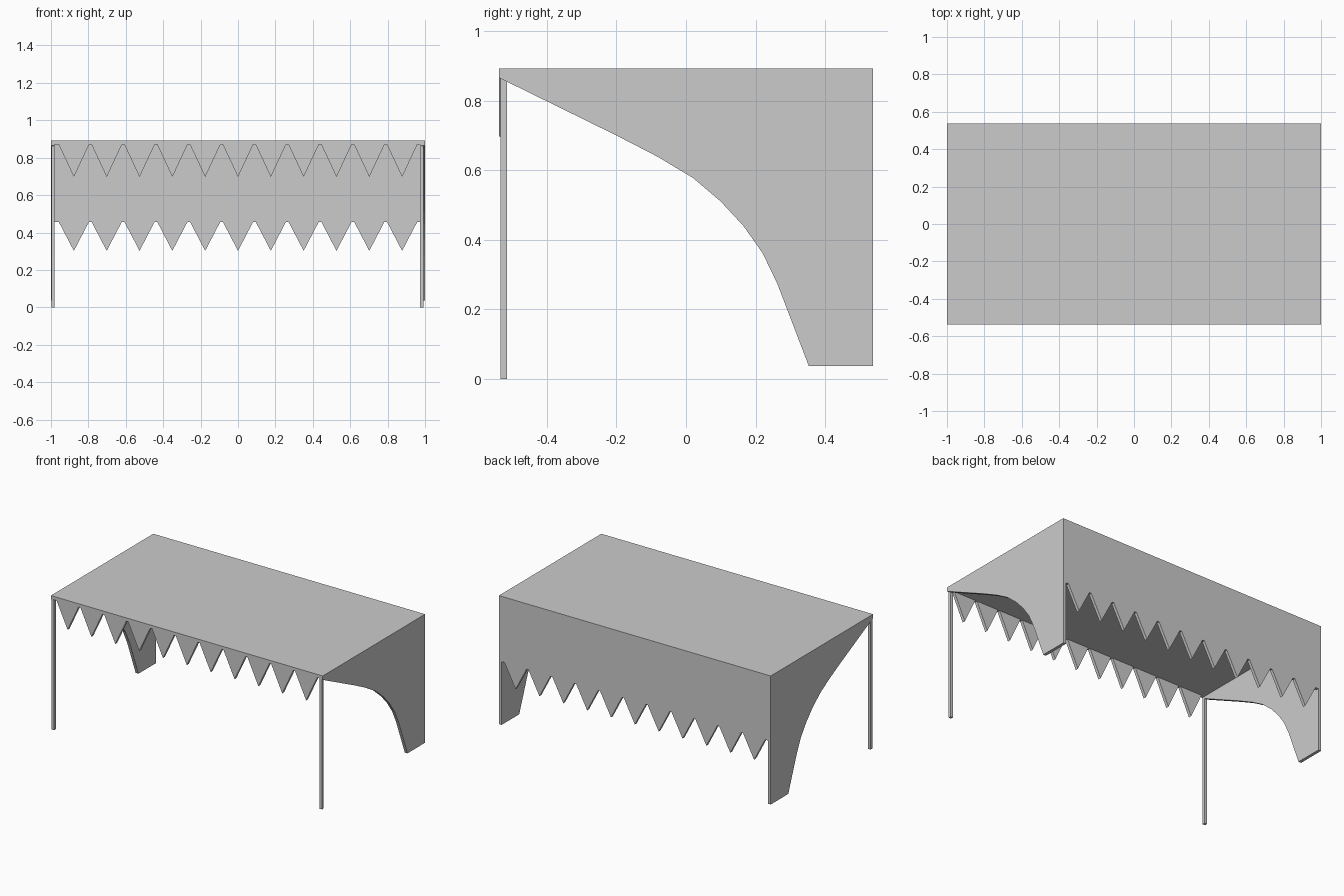
import bpy

if "Cube" in bpy.data.objects:
    bpy.data.objects.remove(bpy.data.objects["Cube"])

W, D, T = 1.0, 0.538, 0.02      # half width, half depth, panel thickness
TOP, UNDER = 0.892, 0.87        # roof top and underside
STEP, HALF = 0.1755, 0.081      # tooth spacing and half width
TIPS = [(i - 5) * STEP for i in range(11)]


def prism(name, polys, axis, lo, hi):
    """Extrude 2D outlines along x (outline in y,z) or y (outline in x,z)."""
    verts, faces = [], []
    for pts in polys:
        b, n = len(verts), len(pts)
        for d in (lo, hi):
            verts += [(d, u, v) if axis == 'x' else (u, d, v) for u, v in pts]
        faces.append(list(range(b, b + n)))
        faces.append(list(range(b + 2 * n - 1, b + n - 1, -1)))
        for i in range(n):
            j = (i + 1) % n
            faces.append([b + j, b + i, b + n + i, b + n + j])
    me = bpy.data.meshes.new(name)
    me.from_pydata(verts, [], faces)
    ob = bpy.data.objects.new(name, me)
    bpy.context.collection.objects.link(ob)
    # consistent outward normals
    import bmesh
    bm = bmesh.new()
    bm.from_mesh(me)
    bmesh.ops.recalc_face_normals(bm, faces=bm.faces)
    bm.to_mesh(me)
    bm.free()
    return ob


def rect(u0, u1, v0, v1):
    return [(u0, v0), (u1, v0), (u1, v1), (u0, v1)]


# Flat roof
prism("roof", [rect(-W, W, UNDER, TOP)], 'y', -D, D)

# Swept side panels
side = [(-D, UNDER), (-D, 0.866), (-0.20, 0.70), (-0.08, 0.638), (0.02, 0.578),
        (0.10, 0.51), (0.165, 0.44), (0.22, 0.362), (0.262, 0.275),
        (0.353, 0.037), (D, 0.037), (D, UNDER)]
prism("left_side_panel", [side], 'x', -W, -W + T)
prism("right_side_panel", [side], 'x', W - T, W)

# Back panel with toothed lower edge
edge = [p for x in TIPS
        for p in ((x - HALF, 0.457), (x, 0.302), (x + HALF, 0.457))]
back = [(-W + T, 0.457)] + edge + [(W - T, 0.457), (W - T, UNDER), (-W + T, UNDER)]
prism("back_panel", [back], 'y', D - T, D)

# Row of hanging teeth along the front
teeth = [[(x - HALF, UNDER), (x, 0.697), (x + HALF, UNDER)] for x in TIPS]
prism("front_valance", teeth, 'y', -D, -D + T)

# Two slim front posts
for name, x in (("left_front_post", -0.989), ("right_front_post", 0.982)):
    prism(name, [rect(x - 0.009, x + 0.009, 0, UNDER)], 'y', -0.533, -0.515)
